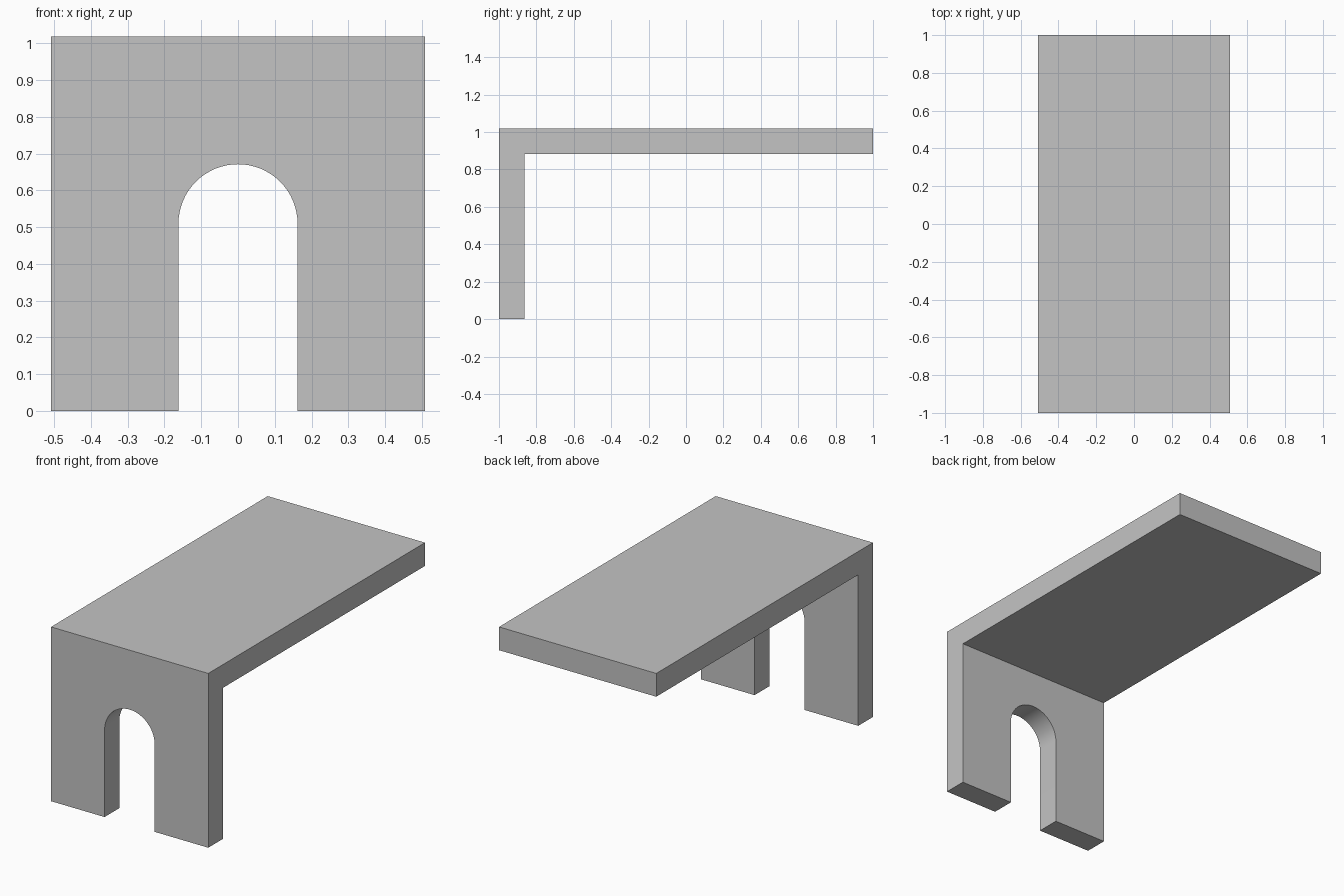
import bpy, bmesh, math

cube = bpy.data.objects.get("Cube")
if cube:
    bpy.data.objects.remove(cube, do_unlink=True)

# Overall sizes
HALF_W, HALF_L, HEIGHT = 0.508, 1.0, 1.018
THICK = 0.136
ARCH_R, SPRING = 0.162, 0.509
ARCH_STEPS = 32

grey = bpy.data.materials.new("plain_grey")
grey.use_nodes = True
colour = (0.55, 0.55, 0.55, 1)
grey.diffuse_color = colour
grey.node_tree.nodes["Principled BSDF"].inputs["Base Color"].default_value = colour


def extrude_profile(name, points, offset):
    """Extrude a flat outline into a closed solid."""
    bm = bmesh.new()
    face = bm.faces.new([bm.verts.new(p) for p in points])
    result = bmesh.ops.extrude_face_region(bm, geom=[face])
    moved = [v for v in result["geom"] if isinstance(v, bmesh.types.BMVert)]
    bmesh.ops.translate(bm, verts=moved, vec=offset)
    bmesh.ops.recalc_face_normals(bm, faces=bm.faces)
    mesh = bpy.data.meshes.new(name)
    bm.to_mesh(mesh)
    bm.free()
    mesh.materials.append(grey)
    obj = bpy.data.objects.new(name, mesh)
    bpy.context.collection.objects.link(obj)
    return obj


# Front wall and top slab as one L-shaped solid
inner_y, inner_z = -HALF_L + THICK, HEIGHT - THICK
side = [(-HALF_L, 0), (inner_y, 0), (inner_y, inner_z),
        (HALF_L, inner_z), (HALF_L, HEIGHT), (-HALF_L, HEIGHT)]
body = extrude_profile("arched_wall_and_slab",
                       [(-HALF_W, y, z) for y, z in side], (2 * HALF_W, 0, 0))

# Round-topped doorway cut through the wall
angles = [math.pi * i / ARCH_STEPS for i in range(ARCH_STEPS + 1)]
outline = [(-ARCH_R, -0.1), (ARCH_R, -0.1)]
outline += [(ARCH_R * math.cos(a), SPRING + ARCH_R * math.sin(a)) for a in angles]
cutter = extrude_profile("doorway_cutter",
                         [(x, -HALF_L - 0.1, z) for x, z in outline],
                         (0, THICK + 0.2, 0))
cutter.hide_render = True

cut = body.modifiers.new("doorway", 'BOOLEAN')
cut.operation = 'DIFFERENCE'
cut.solver = 'EXACT'
cut.object = cutter

bpy.ops.object.select_all(action='DESELECT')
body.select_set(True)
bpy.context.view_layer.objects.active = body
bpy.ops.object.modifier_apply(modifier=cut.name)
bpy.data.objects.remove(cutter, do_unlink=True)

# Smooth arch underside, crisp edges elsewhere
bpy.ops.object.shade_smooth_by_angle(angle=math.radians(30))
